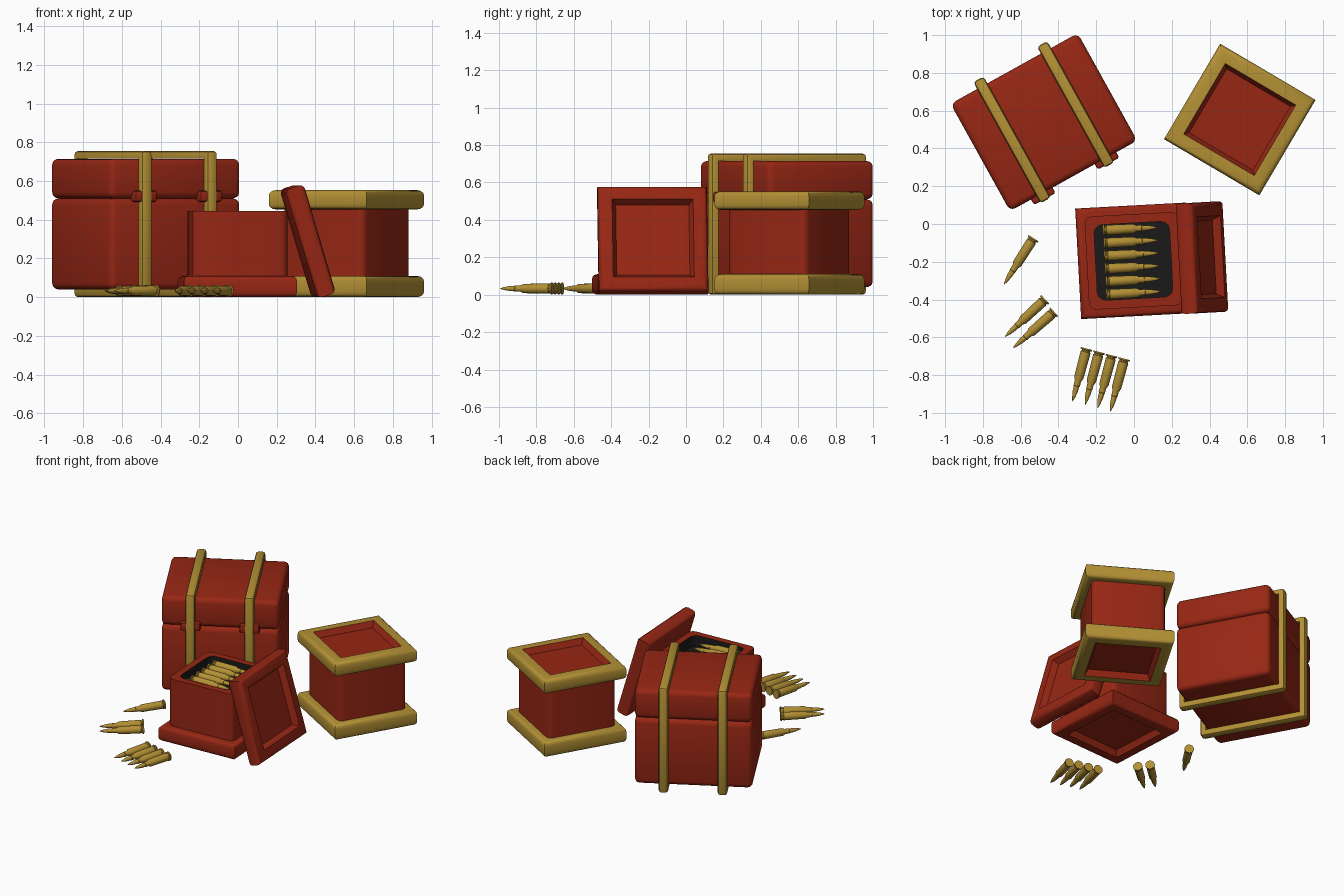
import bpy, bmesh
from math import radians, cos, sin, pi, atan2
from mathutils import Matrix, Vector

if "Cube" in bpy.data.objects:
    bpy.data.objects.remove(bpy.data.objects["Cube"])


def material(name, rgb):
    m = bpy.data.materials.new(name)
    m.diffuse_color = (*rgb, 1)
    m.use_nodes = True
    m.node_tree.nodes["Principled BSDF"].inputs["Base Color"].default_value = m.diffuse_color
    return m


RED = material("red_paint", (0.31, 0.02, 0.007))
GOLD = material("brass", (0.45, 0.28, 0.035))
BLACK = material("dark_lining", (0.01, 0.01, 0.01))


def place(name, bm, mats, loc, rot=(0, 0, 0)):
    bmesh.ops.recalc_face_normals(bm, faces=bm.faces)
    me = bpy.data.meshes.new(name)
    bm.to_mesh(me)
    bm.free()
    for m in mats:
        me.materials.append(m)
    return link(name, me, loc, rot)


def link(name, me, loc, rot):
    ob = bpy.data.objects.new(name, me)
    ob.location, ob.rotation_euler = loc, rot
    bpy.context.collection.objects.link(ob)
    return ob


def box(lo, hi):
    bm = bmesh.new()
    lo, hi = Vector(lo), Vector(hi)
    bmesh.ops.create_cube(bm, size=1, matrix=Matrix.Translation((lo + hi) / 2)
                          @ Matrix.Diagonal((*(hi - lo), 1)))
    return bm


def soften(bm, edges, width, seg=3):
    bmesh.ops.bevel(bm, geom=edges, offset=width, segments=seg,
                    profile=0.5, affect='EDGES')


def loft(rings, mat_from=None):
    """Skin a list of equal point rings; faces from ring mat_from use slot 1."""
    bm = bmesh.new()
    vs = [[bm.verts.new(p) for p in r] for r in rings]
    n = len(rings[0])
    for k in range(len(vs) - 1):
        for i in range(n):
            j = (i + 1) % n
            f = bm.faces.new((vs[k][i], vs[k][j], vs[k + 1][j], vs[k + 1][i]))
            f.material_index = int(mat_from is not None and k >= mat_from)
    bm.faces.new(vs[0])
    bm.faces.new(vs[-1]).material_index = int(mat_from is not None)
    return bm


def rounded_square(half, r, z):
    pts = []
    for c in range(4):
        a0 = c * pi / 2
        cx = (half - r) * (1 if c in (0, 3) else -1)
        cy = (half - r) * (1 if c < 2 else -1)
        pts += [(cx + r * cos(a0 + k * pi / 6), cy + r * sin(a0 + k * pi / 6), z)
                for k in range(4)]
    return pts


def panel(name, mats, loc, rot, thick):
    """Square cap with rounded rims and a sloped recess on its +z face."""
    s = 0.293
    bm = box((-s, -s, -thick / 2), (s, s, thick / 2))
    flat = [e for e in bm.edges if abs(e.verts[0].co.z - e.verts[1].co.z) < 1e-5]
    soften(bm, flat, 0.028)
    top = max(bm.faces, key=lambda f: f.calc_center_median().z)
    bmesh.ops.inset_region(bm, faces=[top], thickness=0.068)
    slope = bmesh.ops.inset_region(bm, faces=[top], thickness=0.03)["faces"]
    for v in top.verts:
        v.co.z -= 0.04
    for f in slope + [top]:
        f.material_index = len(mats) - 1
    return place(name, bm, mats, loc, rot)


# Strapped chest
CHEST, TURN = Vector((-0.477, 0.539, 0)), radians(29)
for name, z0, z1 in (("chest_body", 0.04, 0.51), ("chest_lid", 0.51, 0.715)):
    bm = box((-0.385, -0.325, z0), (0.385, 0.325, z1))
    soften(bm, bm.edges[:], 0.032)
    place(name, bm, [RED], CHEST, (0, 0, TURN))

for side, x in (("left", -0.193), ("right", 0.193)):
    # closed strap loop
    bm = box((x - 0.031, -0.367, 0), (x + 0.031, 0.367, 0.755))
    ends = [f for f in bm.faces if abs(f.normal.x) > 0.9]
    bmesh.ops.inset_individual(bm, faces=ends, thickness=0.055)
    inner = [e for f in ends for e in f.edges]
    bmesh.ops.delete(bm, geom=ends, context='FACES_ONLY')
    bmesh.ops.bridge_loops(bm, edges=inner)
    outer = [e for e in bm.edges if all(
        abs(v.co.y) > 0.36 or v.co.z < 0.01 or v.co.z > 0.75 for v in e.verts)]
    soften(bm, outer, 0.018, 2)
    place(side + "_strap", bm, [GOLD], CHEST, (0, 0, TURN))
    # latch behind the strap
    bm = box((x - 0.065, -0.358, 0.492), (x + 0.065, -0.30, 0.55))
    soften(bm, bm.edges[:], 0.012, 2)
    place(side + "_latch", bm, [RED], CHEST, (0, 0, TURN))

# Closed crate with brass caps
CX, CY, CROT = 0.56, 0.553, radians(-30.5)
place("closed_crate_body",
      loft([rounded_square(0.243, 0.035, z) for z in (0.09, 0.47)]),
      [RED], (CX, CY, 0), (0, 0, CROT))
panel("closed_crate_base", [GOLD, RED], (CX, CY, 0.055), (pi, 0, CROT), 0.11)
panel("closed_crate_lid", [GOLD, RED], (CX, CY, 0.503), (0, 0, CROT), 0.10)

# Open crate with lining and leaning lid
OPEN, OROT = Vector((-0.003, -0.195, 0)), radians(3.1)
place("open_crate_body",
      loft([rounded_square(0.247, 0.035, 0.09), rounded_square(0.247, 0.035, 0.445),
            rounded_square(0.2, 0.045, 0.445), rounded_square(0.2, 0.045, 0.37)],
           mat_from=2),
      [RED, BLACK], OPEN, (0, 0, OROT))
panel("open_crate_base", [RED], OPEN + Vector((0, 0, 0.055)), (pi, 0, OROT), 0.11)
panel("leaning_lid", [RED], (0.36, -0.178, 0.289), (0, radians(73.5), OROT), 0.10)

# Cartridges: lathe profile (distance from head, radius)
PROFILE = [(0, 0.031), (0.008, 0.031), (0.010, 0.023), (0.016, 0.023), (0.020, 0.027),
           (0.160, 0.025), (0.178, 0.017), (0.205, 0.017), (0.207, 0.015),
           (0.235, 0.0135), (0.262, 0.009), (0.282, 0.004), (0.29, 0.001)]
rings = [[(x, r * cos(k * pi / 8), r * sin(k * pi / 8)) for k in range(16)]
         for x, r in PROFILE]
first = place("cartridge_loose_1", loft(rings), [GOLD], (-0.532, -0.075, 0.033),
              (0, 0, atan2(-0.235, -0.15)))
loose = [((-0.470, -0.399), (-0.201, -0.187)), ((-0.422, -0.465), (-0.205, -0.18))]
loose += [((-0.251 + 0.0665 * i, -0.659 - 0.018 * i), (-0.073, -0.275)) for i in range(4)]
for i, ((x, y), (dx, dy)) in enumerate(loose):
    link(f"cartridge_loose_{i + 2}", first.data, (x, y, 0.033), (0, 0, atan2(dy, dx)))
for i in range(6):
    p = Matrix.Rotation(OROT, 3, 'Z') @ Vector((-0.153, (i - 2.5) * 0.068, 0.402))
    link(f"cartridge_packed_{i + 1}", first.data, OPEN + p, (0, 0, OROT))

# Smooth the rounded parts, keep sharp edges
for ob in bpy.context.collection.objects:
    ob.select_set(True)
bpy.context.view_layer.objects.active = first
bpy.ops.object.shade_smooth_by_angle(angle=radians(40))
